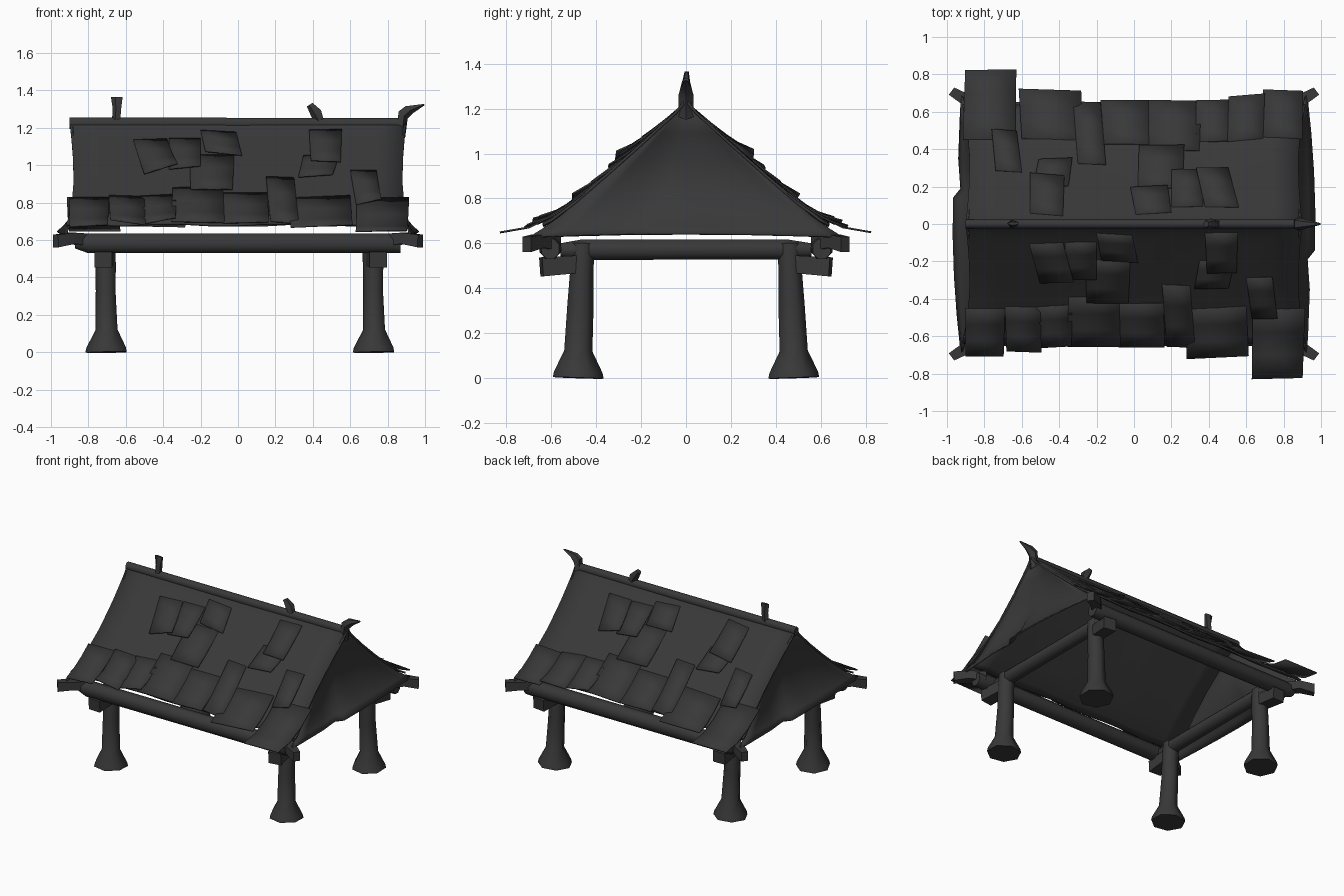
import bpy, bmesh, math, random
from mathutils import Vector, Matrix

if "Cube" in bpy.data.objects:
    bpy.data.objects.remove(bpy.data.objects["Cube"])

random.seed(4)
mat = bpy.data.materials.new("charcoal")
mat.diffuse_color = (0.04, 0.04, 0.04, 1)
mat.use_nodes = True
mat.node_tree.nodes["Principled BSDF"].inputs["Base Color"].default_value = mat.diffuse_color
TURN = Matrix.Rotation(math.pi, 4, 'Z')


def finish(name, bm, angle=35, thick=0, closed=False, spin=False):
    if closed:
        bmesh.ops.recalc_face_normals(bm, faces=bm.faces)
    me = bpy.data.meshes.new(name)
    bm.to_mesh(me)
    bm.free()
    if spin:
        me.transform(TURN)
    me.materials.append(mat)
    me.polygons.foreach_set("use_smooth", [True] * len(me.polygons))
    me.set_sharp_from_angle(angle=math.radians(angle))
    ob = bpy.data.objects.new(name, me)
    bpy.context.collection.objects.link(ob)
    if thick:
        m = ob.modifiers.new("thickness", 'SOLIDIFY')
        m.thickness = thick
        m.offset = -1
    return ob


def tube(bm, rings, sides=8):
    """rings: (centre, radius_a, radius_b); lofted along the path with end caps"""
    pts = [Vector(r[0]) for r in rings]
    d = (pts[-1] - pts[0]).normalized()
    a = Vector((1, 0, 0)) if abs(d.z) > 0.8 else Vector((0, 0, 1))
    a = (a - d * a.dot(d)).normalized()
    b = d.cross(a)
    k = 1 / math.cos(math.pi / sides) if sides > 4 else 1.2
    loops = []
    for p, (_, ra, rb) in zip(pts, rings):
        loops.append([bm.verts.new(p + a * ra * k * math.cos(t) + b * rb * k * math.sin(t))
                      for t in [2 * math.pi * (i + .5) / sides for i in range(sides)]])
    for l0, l1 in zip(loops, loops[1:]):
        for i in range(sides):
            j = (i + 1) % sides
            bm.faces.new((l0[i], l0[j], l1[j], l1[i]))
    bm.faces.new(loops[0])
    bm.faces.new(loops[-1])


def grid(bm, rows):
    vs = [[bm.verts.new(p) for p in r] for r in rows]
    for r0, r1 in zip(vs, vs[1:]):
        for c in range(len(r0) - 1):
            bm.faces.new((r0[c], r1[c], r1[c + 1], r0[c + 1]))


def lerp_table(tab, v):
    for (a, za), (b, zb) in zip(tab, tab[1:]):
        if v <= b:
            return za + (zb - za) * (v - a) / (b - a)
    return tab[-1][1]


# concave roof slope: distance from the ridge -> height, and its half length
SLOPE = [(0, 1.25), (.025, 1.215), (.05, 1.185), (.1, 1.14), (.2, 1.048), (.35, .915), (.5, .785),
         (.6, .71), (.7, .655), (.84, .615)]
EDGE = [(0, .9), (.1, .89), (.3, .875), (.5, .89), (.7, .93)]
slope = lambda d: lerp_table(SLOPE, d)
edge = lambda d: lerp_table(EDGE, d)

# four flared posts with brackets carrying the eave beams
for sx, px, side in ((-1, -.70, "left"), (1, .73, "right")):
    for sy, end in ((-1, "front"), (1, "back")):
        y = sy * .48
        bm = bmesh.new()
        tube(bm, [((px, y, 0), .105, .105), ((px, y, .025), .1, .1), ((px, y, .12), .056, .058),
                  ((px - .005, y - sy * .01, .33), .05, .054), ((px - .005, y - sy * .015, .47), .052, .048),
                  ((px - .01, y - sy * .02, .6), .05, .05)], 7)
        finish(f"{end}_{side}_post", bm, 62, closed=True)
        bm = bmesh.new()
        tube(bm, [((px - .01, sy * .44, .51), .045, .05),
                  ((px + sx * .02, sy * .645, .495), .05, .055)], 4)
        finish(f"{end}_{side}_bracket", bm, 40, closed=True)
        # splayed flat tip at the roof corner
        bm = bmesh.new()
        tube(bm, [((sx * .80, sy * .58, .60), .04, .035), ((sx * .89, sy * .66, .61), .035, .04),
                  ((sx * .975, sy * .71, .595), .04, .028)], 4)
        finish(f"{end}_{side}_corner_tip", bm, 50, closed=True)

# eave beams and cross beams
for sy, end in ((-1, "front"), (1, "back")):
    bm = bmesh.new()
    tube(bm, [((-.87, sy * .605, .59), .035, .035), ((-.8, sy * .605, .583), .053, .048),
              ((.8, sy * .605, .583), .053, .048), ((.87, sy * .605, .575), .045, .04)], 8)
    finish(f"{end}_eave_beam", bm, 60, closed=True)
for px, side in ((-.71, "left"), (.72, "right")):
    bm = bmesh.new()
    tube(bm, [((px, -.56, .57), .03, .03), ((px, -.46, .572), .046, .046),
              ((px, .46, .572), .044, .046), ((px, .56, .57), .03, .03)], 8)
    finish(f"{side}_cross_beam", bm, 60, closed=True)

# ridge pole tucked under the sheets
bm = bmesh.new()
tube(bm, [((-.9, 0, 1.225), .03, .024), ((0, 0, 1.224), .03, .026), ((.89, 0, 1.223), .03, .024)], 8)
finish("ridge_pole", bm, 60, closed=True)

# pegs and end horn on the ridge
for name, rings in (
    ("ridge_peg_left", [((-.65, 0, 1.23), .02, .02), ((-.645, 0, 1.30), .02, .018), ((-.645, .003, 1.365), .028, .008)]),
    ("ridge_peg_right", [((.44, 0, 1.235), .02, .02), ((.42, 0, 1.28), .028, .025), ((.385, 0, 1.325), .016, .015)]),
    ("ridge_horn", [((.87, 0, 1.17), .025, .03), ((.88, 0, 1.27), .028, .028),
                    ((.915, 0, 1.3), .025, .02), ((.995, 0, 1.325), .004, .004)])):
    bm = bmesh.new()
    tube(bm, rings, 5)
    finish(name, bm, 45, closed=True)

# roof patches flush at the top: x0, x1, top, bottom, left lift, right lift, skew
PATCHES = [
    (-.90, -.69, .46, .715, .01, .02, .0), (-.69, -.50, .45, .69, .035, .01, .0),
    (-.52, -.33, .44, .66, .0, .03, .0), (-.35, -.08, .40, .665, .012, .005, .0),
    (-.10, .16, .42, .655, .005, .01, .01), (.15, .30, .33, .66, .012, .0, .02),
    (.27, .60, .45, .715, .01, .02, .01), (.635, .915, .46, .83, .02, .02, -.005),
    (.60, .74, .28, .50, .0, .03, .03), (-.56, -.38, .10, .31, .0, .05, .05),
    (-.37, -.2, .10, .30, .01, .025, .0), (-.26, -.02, .2, .43, .01, .012, .0),
    (-.2, -.01, .06, .205, .012, .0, .03), (.38, .555, .05, .265, .025, .015, .0),
    (.35, .54, .2, .35, .01, .02, -.03)]

for spin, end in ((False, "front"), (True, "back")):
    # draped main sheet
    bm = bmesh.new()
    rows = []
    for k, d in enumerate([0, .025, .05, .1, .2, .35, .5, .6, .64]):
        row = []
        for i in range(13):
            u = i / 6 - 1
            sag = .006 * math.sin(i * 1.7 + k) if k > 3 and 0 < i < 12 else 0
            row.append((u * edge(d), -d, slope(d) + sag))
        rows.append(row)
    grid(bm, rows)
    finish(f"{end}_roof_sheet", bm, 60, .012, spin=spin)

    bm = bmesh.new()
    for x0, x1, d0, d1, lift0, lift1, skew in PATCHES:
        j = [random.uniform(-.01, .01) for _ in range(4)]
        rows = []
        for a in (0, .33, .66, 1):
            row = []
            for b in (0, .5, 1):
                d = d0 + (d1 - d0) * a + (j[0] * (1 - b) + j[1] * b)
                x = x0 + (x1 - x0) * b + skew * a + (j[2] if b == 0 else j[3]) * a
                h = .005 + .009 * a + (lift0 + (lift1 - lift0) * b) * a * a
                row.append((x, -d, slope(max(d, 0)) + h))
            rows.append(row)
        grid(bm, rows)
    finish(f"{end}_roof_patches", bm, 60, .008, spin=spin)

# hanging gable sheets, folded once off centre and flaring at the bottom
for spin, side in ((False, "right"), (True, "left")):
    bm = bmesh.new()
    rows = []
    for t in (.02, .2, .4, .6, .8, .92, 1):
        d = .7 * t
        row = []
        for s in (-1, -.8, -.5, -.27, -.2, .1, .4, .7, .9, 1):
            inner = 1 - s * s
            x = edge(d) - .005 + inner * (.02 * t ** 4 - .05 * math.sin(math.pi * t))
            if s > -.25:
                x += .025 * t ** 3 * inner
            if s == -.27:
                x -= .015 * t ** 3
            z = slope(d) - .012 - .015 * t ** 4 + .018 * inner * t ** 3
            row.append((x, s * d, z))
        rows.append(row)
    grid(bm, rows)
    finish(f"{side}_gable_sheet", bm, 60, .01, spin=spin)
